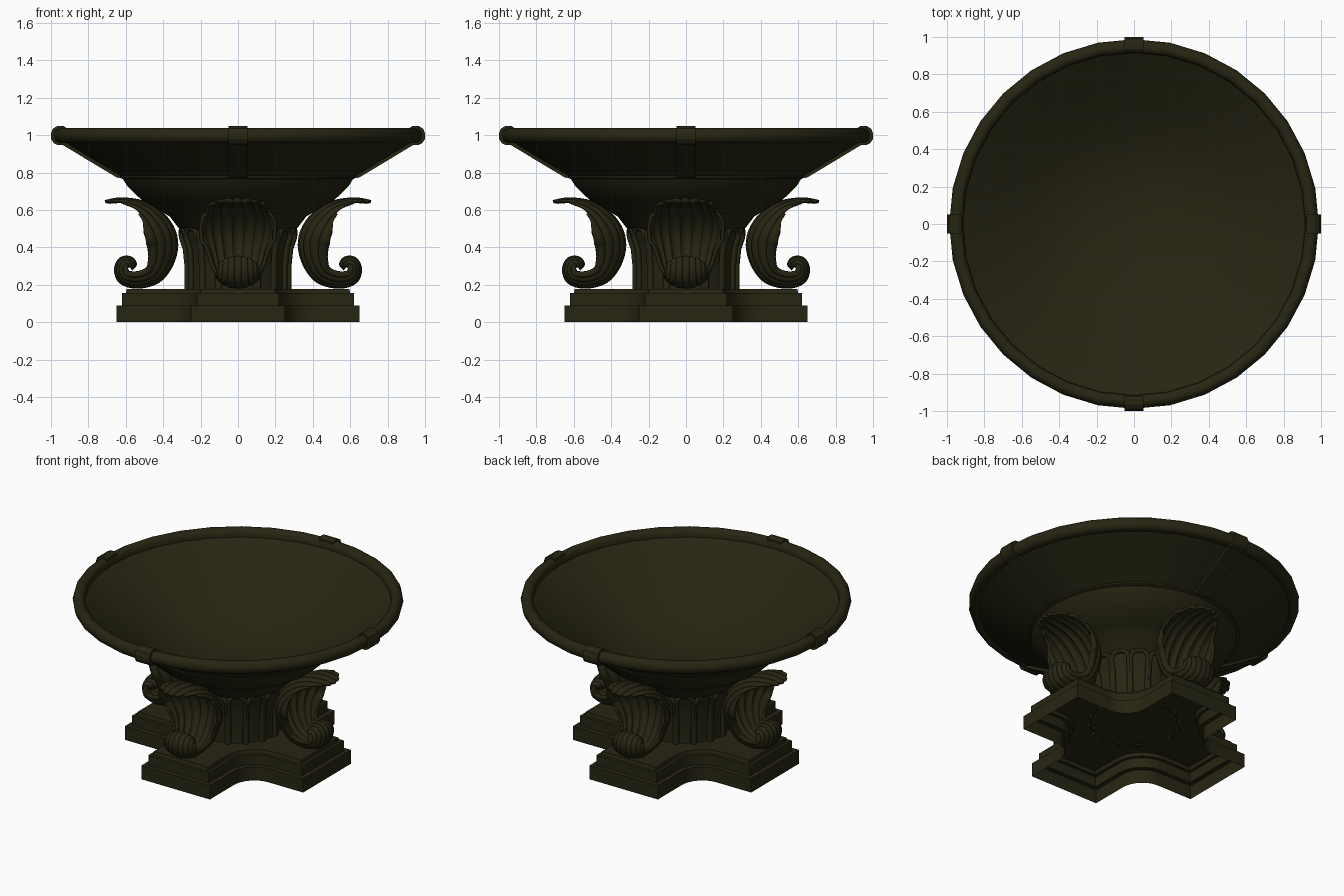
import bpy, bmesh, math
from mathutils import Vector, Matrix

if "Cube" in bpy.data.objects:
    bpy.data.objects.remove(bpy.data.objects["Cube"])

mat = bpy.data.materials.new("dark olive bronze")
mat.diffuse_color = (0.020, 0.0185, 0.0062, 1)
mat.use_nodes = True
mat.node_tree.nodes["Principled BSDF"].inputs["Base Color"].default_value = mat.diffuse_color


def finish(name, bm, angle=35, recalc=True):
    if recalc:
        bmesh.ops.recalc_face_normals(bm, faces=bm.faces)
    me = bpy.data.meshes.new(name)
    bm.to_mesh(me)
    bm.free()
    me.materials.append(mat)
    ob = bpy.data.objects.new(name, me)
    bpy.context.collection.objects.link(ob)
    bpy.ops.object.select_all(action='DESELECT')
    ob.select_set(True)
    bpy.context.view_layer.objects.active = ob
    bpy.ops.object.shade_smooth_by_angle(angle=math.radians(angle))
    return ob


def bridge(bm, rings, close=True):
    for a, b in zip(rings, rings[1:]):
        n = len(a)
        for i in range(n if close else n - 1):
            j = (i + 1) % n
            bm.faces.new((a[i], a[j], b[j], b[i]))


def lathe(name, profile, sides=32, angle=35):
    bm = bmesh.new()
    rings = []
    for r, z in profile:
        rings.append([bm.verts.new((r * math.cos(2 * math.pi * i / sides),
                                    r * math.sin(2 * math.pi * i / sides), z)) for i in range(sides)])
    bridge(bm, rings)
    bmesh.ops.remove_doubles(bm, verts=bm.verts, dist=0.0005)
    return finish(name, bm, angle)


def around(ob, name):
    # four copies, one per side
    ob.name = name + "_1"
    for k in range(1, 4):
        c = ob.copy()
        c.name = f"{name}_{k + 1}"
        c.rotation_euler.z = k * math.pi / 2
        bpy.context.collection.objects.link(c)


def smooth_at(keys, t):
    # Catmull-Rom through rows of values, t in 0..1
    x = min(max(t, 0), 1) * (len(keys) - 1)
    i = min(int(x), len(keys) - 2)
    f = x - i
    p = [keys[min(max(i + k, 0), len(keys) - 1)] for k in (-1, 0, 1, 2)]
    return [0.5 * (2 * b + (c - a) * f + (2 * a - 5 * b + 4 * c - d) * f * f
                   + (3 * b - a - 3 * c + d) * f ** 3) for a, b, c, d in zip(*p)]


# Stepped cross-shaped base, hollow underneath
def outline(w, length, r):
    pts = []
    for k in range(4):
        q = [(length, -w), (length, w)]
        for i in range(9):
            a = math.radians(270 - 90 * i / 8)
            q.append((w + r + r * math.cos(a), w + r + r * math.sin(a)))
        rot = Matrix.Rotation(k * math.pi / 2, 2)
        pts += [rot @ Vector(p) for p in q]
    return pts


bm = bmesh.new()
rings = []
for z, d in ((0, 0), (.09, 0), (.09, .03), (.155, .03), (.155, .05), (.178, .055)):
    rings.append([bm.verts.new((p.x, p.y, z)) for p in outline(.25 - d, .65 - d, .15 + d)])
bridge(bm, rings)
bm.faces.new(rings[-1])
finish("stepped_base", bm)

# Column core and raised arches around it
lathe("column", [(.265, .17), (.265, .38), (.28, .44), (.295, .48), (.29, .56)])

cu = bpy.data.curves.new("column_arches", 'CURVE')
cu.dimensions = '3D'
cu.bevel_depth = .014
cu.bevel_resolution = 2
half = math.pi / 16 * .9
path = [(-1, .17), (-1, .3), (-1, .39), (-1, .445)]
path += [(-math.cos(math.pi * i / 8), .455 + .05 * math.sin(math.pi * i / 8)) for i in range(9)]
path += [(1, .445), (1, .39), (1, .3), (1, .17)]
for k in range(16):
    sp = cu.splines.new('POLY')
    sp.points.add(len(path) - 1)
    for p, (u, z) in zip(sp.points, path):
        a = (k + .5) * math.pi / 8 + u * half
        r = .272 + .032 * min(max((z - .36) / .1, 0), 1)
        p.co = (r * math.cos(a), r * math.sin(a), z, 1)
cu.materials.append(mat)
bpy.context.collection.objects.link(bpy.data.objects.new("column_arches", cu))

# Bowl: outside, then inside
lathe("bowl", [(.28, .48), (.315, .50), (.365, .565), (.44, .61), (.50, .642), (.55, .685), (.59, .725),
               (.615, .765), (.632, .772), (.632, .782), (.935, .965), (.935, 1.0),
               (.78, .90), (.62, .80), (.50, .735), (.36, .675), (.2, .635), (0, .62)])

# Rolled rim
lathe("bowl_rim", [(.915, .985), (.918, 1.02), (.935, 1.036), (.96, 1.038), (.98, 1.025), (.988, 1.0),
                   (.98, .972), (.96, .958), (.935, .957), (.92, .965), (.915, .985)], angle=50)


# Rim clips with straps down the outside of the bowl
def prism(name, poly, hw, angle=35):
    bm = bmesh.new()
    rings = [[bm.verts.new((r, y, z)) for r, z in poly] for y in (-hw, hw)]
    bridge(bm, rings)
    for ring in rings:
        bm.faces.new(ring)
    return finish(name, bm, angle)


around(prism("clip", [(.92, .97), (.92, 1.04), (.935, 1.05), (.965, 1.05), (.99, 1.035), (1, 1.01),
                      (1, .98), (.985, .958), (.965, .948), (.94, .948)], .052, 20), "rim_clip")
around(prism("strap", [(.625, .785), (.635, .77), (.652, .776), (.95, .955), (.94, .985)], .052), "bowl_strap")

# Fluted shell scrolls: spine rows are radius, height, half width, cup depth
spine = [(.71, .64, .12, .02), (.63, .652, .15, .03), (.52, .637, .175, .07), (.43, .59, .188, .115),
         (.362, .51, .188, .14), (.336, .42, .172, .145), (.355, .32, .15, .125), (.41, .236, .13, .095),
         (.48, .2, .115, .078), (.56, .192, .108, .07), (.63, .22, .104, .062), (.652, .285, .10, .055),
         (.625, .338, .095, .05), (.575, .342, .09, .045), (.55, .31, .085, .03), (.572, .285, .08, .015)]
LOBES, COLS, ROWS = 9, 72, 56
bm = bmesh.new()
rings = []
for i in range(ROWS + 1):
    row = []
    for j in range(COLS + 1):
        u = 2 * j / COLS - 1
        lobe = abs(math.sin(LOBES * math.pi * j / COLS)) ** .7
        start = .2 * u * u + .022 * (1 - lobe)
        t = start + (1 - start) * i / ROWS
        r, z, w, d = smooth_at(spine, t)
        a, b = smooth_at(spine, t - .01), smooth_at(spine, t + .01)
        tan = Vector((b[0] - a[0], b[1] - a[1])).normalized()
        nr, nz = -tan.y, tan.x
        ang = u * math.pi / 2
        ripple = .075 * w * lobe
        side = (w + ripple) * math.sin(ang)
        depth = d * (1 - math.cos(ang)) - ripple * math.cos(ang) + .004
        row.append(bm.verts.new((r + nr * depth, side, z + nz * depth)))
    rings.append(row)
bridge(bm, rings, close=False)
shell = finish("shell", bm, 50)
sol = shell.modifiers.new("thickness", 'SOLIDIFY')
sol.thickness = .016
sol.offset = 0
around(shell, "shell_scroll")
